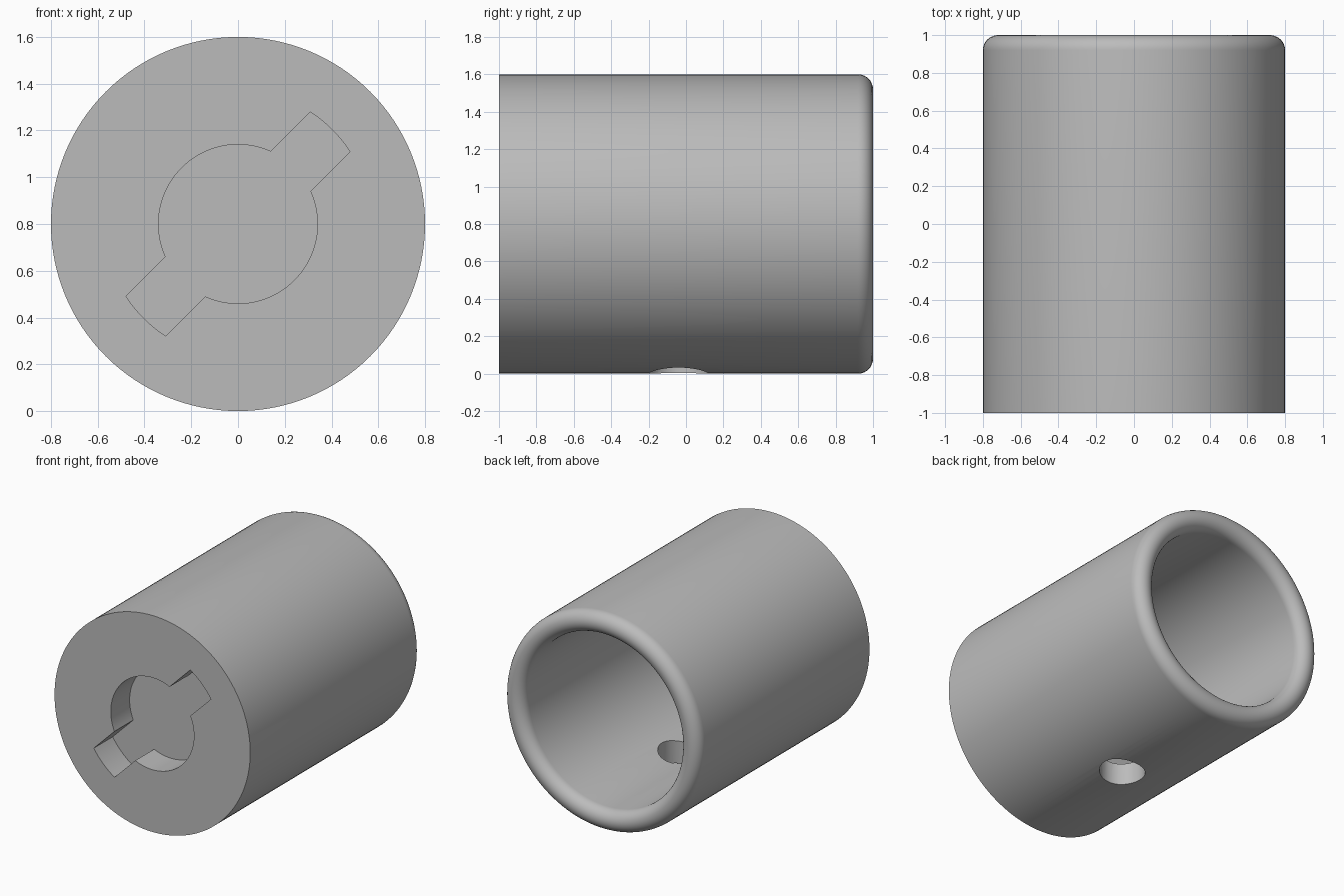
import bpy, bmesh, math
from mathutils import Matrix, Vector

cube = bpy.data.objects.get("Cube")
if cube:
    bpy.data.objects.remove(cube, do_unlink=True)

R, BORE, LIP, MID = 0.8, 0.64, 0.08, 0.8
POCKET, FLOOR = 0.22, -0.58
SEGS = 128

grey = bpy.data.materials.new("plain grey")
grey.use_nodes = True
grey.diffuse_color = (0.5, 0.5, 0.5, 1)
grey.node_tree.nodes["Principled BSDF"].inputs["Base Color"].default_value = (0.5, 0.5, 0.5, 1)


def make_object(name, bm):
    bmesh.ops.remove_doubles(bm, verts=bm.verts, dist=1e-5)
    bmesh.ops.recalc_face_normals(bm, faces=bm.faces)
    mesh = bpy.data.meshes.new(name)
    bm.to_mesh(mesh)
    bm.free()
    obj = bpy.data.objects.new(name, mesh)
    bpy.context.collection.objects.link(obj)
    mesh.materials.append(grey)
    return obj


# Sleeve: closed front, open bore with a fully rounded rim at the back
bm = bmesh.new()
profile = [(0, -1), (R, -1)]
for i in range(17):
    a = math.pi * i / 16
    profile.append((R - LIP + LIP * math.cos(a), 1 - LIP + LIP * math.sin(a)))
profile += [(BORE, FLOOR), (0, FLOOR)]
verts = [bm.verts.new((r, y, MID)) for r, y in profile]
edges = [bm.edges.new(pair) for pair in zip(verts, verts[1:])]
bmesh.ops.spin(bm, geom=verts + edges, cent=(0, 0, MID), axis=(0, 1, 0),
               angle=math.tau, steps=SEGS, use_merge=True)
sleeve = make_object("sleeve", bm)

# Keyhole pocket cutter: a disc with two opposite curved-end slots at 45 degrees
INNER, OUTER, HALF = 0.34, 0.57, 0.12
outline = []
for side in (0, math.pi):
    base = side + math.pi / 4
    a_out, a_in = math.asin(HALF / OUTER), math.asin(HALF / INNER)
    for i in range(13):
        a = base - a_out + 2 * a_out * i / 12
        outline.append((OUTER * math.cos(a), OUTER * math.sin(a)))
    for i in range(49):
        a = base + a_in + (math.pi - 2 * a_in) * i / 48
        outline.append((INNER * math.cos(a), INNER * math.sin(a)))
bm = bmesh.new()
face = bm.faces.new([bm.verts.new((x, -1.2, MID + z)) for x, z in outline])
tip = bmesh.ops.extrude_face_region(bm, geom=[face])["geom"]
bmesh.ops.translate(bm, verts=[v for v in tip if isinstance(v, bmesh.types.BMVert)],
                    vec=(0, 0.2 + POCKET, 0))
pocket = make_object("pocket_cutter", bm)

# Round side hole through the underside of the wall
bm = bmesh.new()
bmesh.ops.create_cone(bm, cap_ends=True, segments=48, radius1=0.155, radius2=0.155,
                      depth=0.6, matrix=Matrix.Translation((0.07, -0.04, 0.1)))
hole = make_object("hole_cutter", bm)

for cutter in (pocket, hole):
    cutter.hide_render = True
    cutter.hide_set(True)
    cut = sleeve.modifiers.new(cutter.name, 'BOOLEAN')
    cut.object = cutter
    cut.operation = 'DIFFERENCE'
    cut.solver = 'EXACT'

# Apply the cuts, then smooth the round surfaces
bpy.ops.object.select_all(action='DESELECT')
bpy.context.view_layer.objects.active = sleeve
sleeve.select_set(True)
for name in [m.name for m in sleeve.modifiers]:
    bpy.ops.object.modifier_apply(modifier=name)
for cutter in (pocket, hole):
    bpy.data.objects.remove(cutter, do_unlink=True)
bpy.ops.object.shade_smooth_by_angle(angle=math.radians(30))
